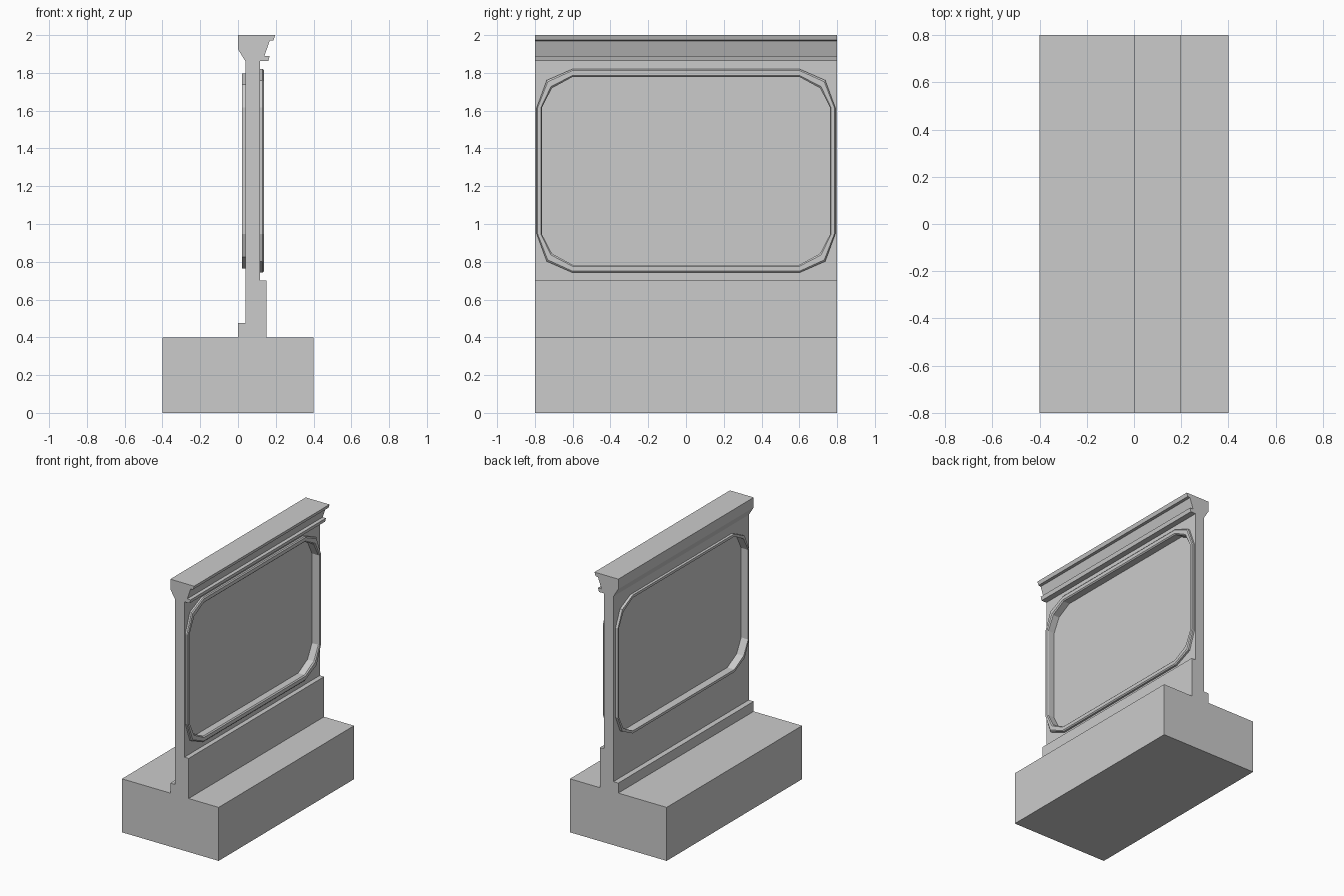
import bpy, bmesh

if "Cube" in bpy.data.objects:
    bpy.data.objects.remove(bpy.data.objects["Cube"])

HALF = 0.8  # half length of the wall along y


def make_object(name, bm):
    bmesh.ops.recalc_face_normals(bm, faces=bm.faces)
    mesh = bpy.data.meshes.new(name)
    bm.to_mesh(mesh)
    bm.free()
    obj = bpy.data.objects.new(name, mesh)
    bpy.context.collection.objects.link(obj)
    return obj


def extrude(bm, points, offset):
    face = bm.faces.new([bm.verts.new(p) for p in points])
    geom = bmesh.ops.extrude_face_region(bm, geom=[face])["geom"]
    moved = [g for g in geom if isinstance(g, bmesh.types.BMVert)]
    bmesh.ops.translate(bm, verts=moved, vec=offset)


def window_outline(d, x):
    """Rounded window outline at depth x, grown outward by d (less at the sides)."""
    hy, hz, zc = 0.763 + d * 0.65, 0.4975 + d, 1.2815
    corner = [(hy, 0.335), (hy - 0.053, hz - 0.06), (0.6, hz)]
    q1 = corner
    q2 = [(-y, z) for y, z in reversed(corner)]
    q3 = [(-y, -z) for y, z in corner]
    q4 = [(y, -z) for y, z in reversed(corner)]
    return [(x, y, zc + z) for y, z in q1 + q2 + q3 + q4]


# base block
bm = bmesh.new()
extrude(bm, [(-0.4, -HALF, 0), (0.4, -HALF, 0), (0.4, -HALF, 0.4), (-0.4, -HALF, 0.4)],
        (0, 2 * HALF, 0))
make_object("base_block", bm)

# wall with plinth and cornice as one extruded profile
profile = [(0, 0.4), (0.152, 0.4), (0.152, 0.7), (0.117, 0.7), (0.117, 1.862),
           (0.16, 1.862), (0.168, 1.89), (0.14, 1.89), (0.168, 1.97),
           (0.188, 1.973), (0.197, 2.0), (0, 2.0), (0, 1.925), (0.04, 1.86),
           (0.04, 0.475), (0, 0.475)]
bm = bmesh.new()
extrude(bm, [(x, -HALF, z) for x, z in profile], (0, 2 * HALF, 0))
wall = make_object("wall", bm)

# window opening cutter
bm = bmesh.new()
extrude(bm, window_outline(0.008, -0.2), (0.6, 0, 0))
cutter = make_object("window_cutter", bm)
cutter.hide_render = True
cutter.hide_set(True)
cut = wall.modifiers.new("window_opening", "BOOLEAN")
cut.operation = "DIFFERENCE"
cut.solver = "EXACT"
cut.object = cutter

# window frame: closed section swept around the outline
section = [(0, 0.02), (0.019, 0.02), (0.019, 0.112), (0.042, 0.112),
           (0.042, 0.131), (0.034, 0.138), (0.008, 0.138), (0, 0.13)]
bm = bmesh.new()
rings = [[bm.verts.new(p) for p in window_outline(d, x)] for d, x in section]
for a, b in zip(rings, rings[1:] + rings[:1]):
    for i in range(len(a)):
        j = (i + 1) % len(a)
        bm.faces.new((a[i], a[j], b[j], b[i]))
make_object("window_frame", bm)

# glass pane in the middle of the wall
bm = bmesh.new()
bm.faces.new([bm.verts.new(p) for p in window_outline(0.004, 0.078)])
make_object("window_pane", bm)
